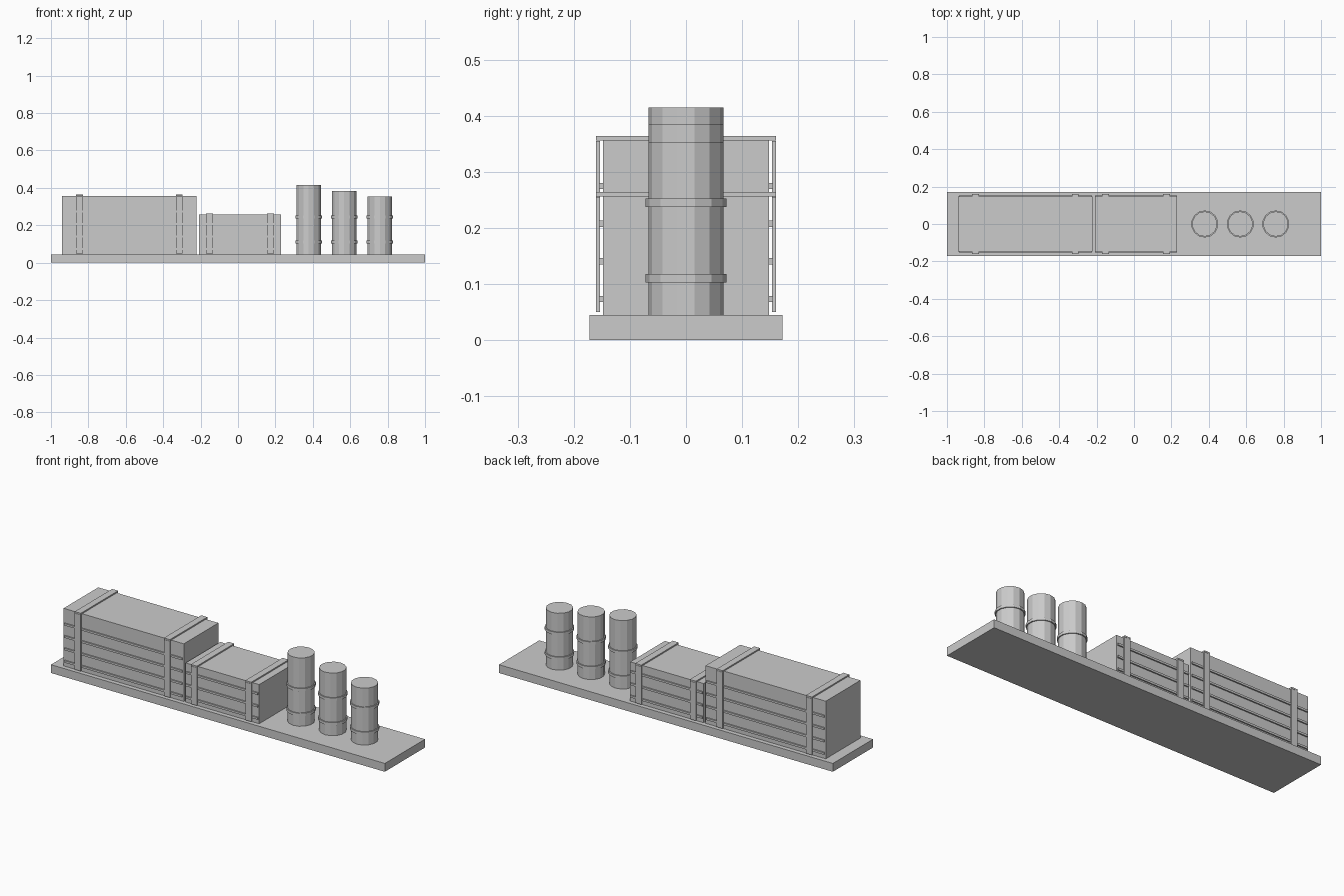
import bpy

cube = bpy.data.objects.get("Cube")
if cube:
    bpy.data.objects.remove(cube, do_unlink=True)

grey = bpy.data.materials.new("plain grey")
grey.use_nodes = True
colour = (0.6, 0.6, 0.6, 1)
grey.diffuse_color = colour
grey.node_tree.nodes["Principled BSDF"].inputs["Base Color"].default_value = colour

DECK = 0.045


def finish(name):
    obj = bpy.context.object
    obj.name = name
    obj.data.materials.append(grey)
    return obj


def box(name, x, y, z):
    """Box from (low, high) ranges on each axis."""
    ranges = (x, y, z)
    bpy.ops.mesh.primitive_cube_add(size=1, location=[(a + b) / 2 for a, b in ranges])
    obj = finish(name)
    obj.scale = [b - a for a, b in ranges]
    bpy.ops.object.transform_apply(location=False, rotation=False, scale=True)
    return obj


def drum(name, x, radius, low, high):
    bpy.ops.mesh.primitive_cylinder_add(
        vertices=14, radius=radius, depth=high - low, location=(x, 0, (low + high) / 2))
    return finish(name)


def crate(name, x, half_length, top, strap_offset, slat_count):
    # Body
    box(name, (x - half_length, x + half_length), (-0.148, 0.148), (DECK, top))
    # Straps over the top and down both sides
    for end in (-1, 1):
        sx = x + end * strap_offset
        span = (sx - 0.018, sx + 0.018)
        box(name + "_top_strap", span, (-0.16, 0.16), (top - 0.001, top + 0.007))
        for side in (-1, 1):
            y = sorted((side * 0.153, side * 0.16))
            box(name + "_side_strap", span, y, (0.05, top - 0.002))
    # Thin slats along both sides
    for i in range(slat_count):
        z = 0.068 + 0.067 * i
        for side in (-1, 1):
            y = sorted((side * 0.147, side * 0.155))
            box(name + "_slat", (x - half_length * 0.98, x + half_length * 0.98),
                y, (z, z + 0.011))


box("platform", (-1, 1), (-0.172, 0.172), (0, DECK))
crate("large_crate", -0.581, 0.36, 0.357, 0.267, 4)
crate("small_crate", 0.0105, 0.22, 0.257, 0.163, 3)

# Barrels of falling height, each with two hoops
for i in range(3):
    x = 0.378 + 0.19 * i
    drum("barrel", x, 0.067, DECK, 0.415 - 0.031 * i)
    for z in (0.103, 0.237):
        drum("barrel_hoop", x, 0.0725, z, z + 0.015)
